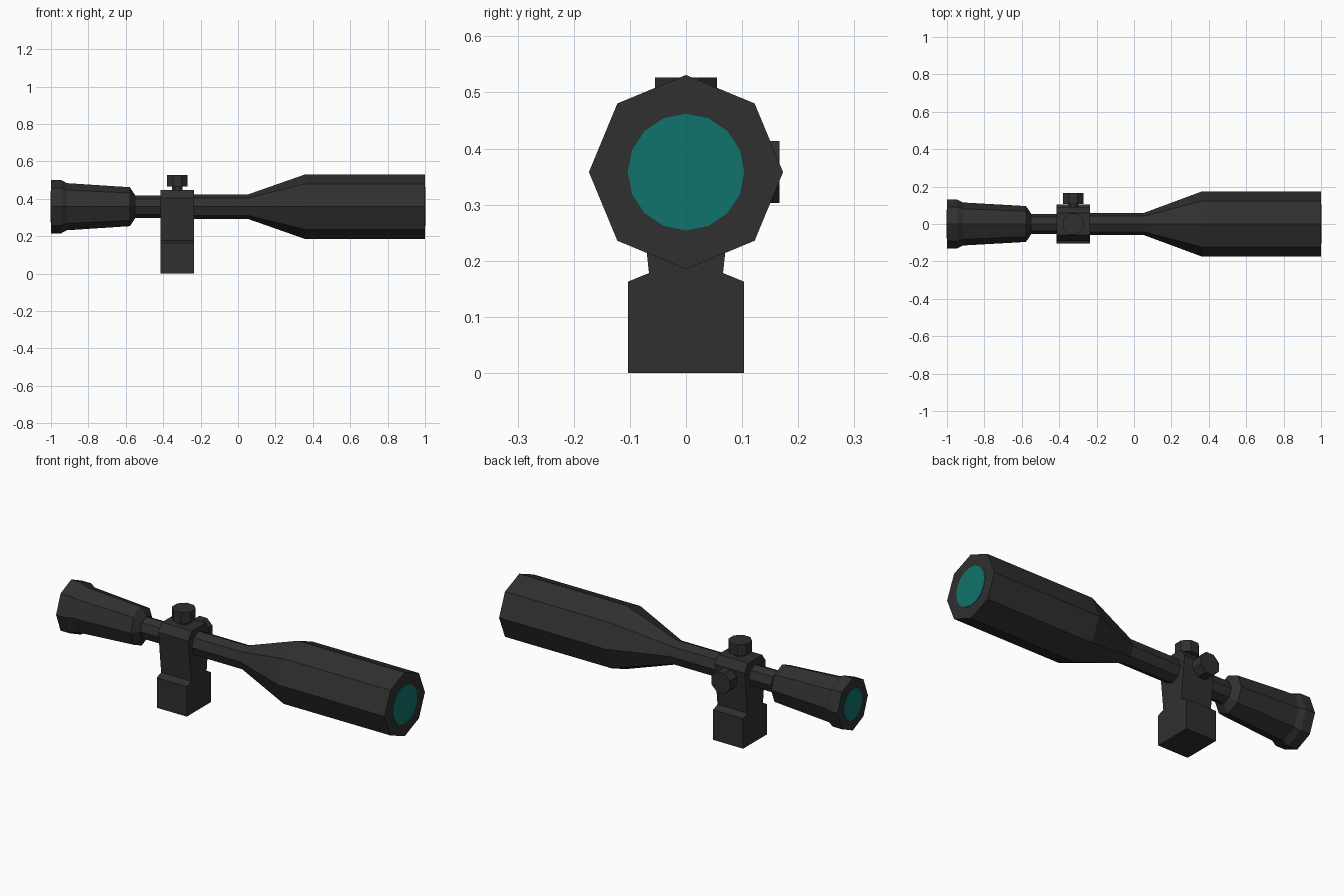
import bpy, bmesh, math
from mathutils import Vector

if "Cube" in bpy.data.objects:
    bpy.data.objects.remove(bpy.data.objects["Cube"])

AXIS_Z = 0.358      # height of the optical axis
MOUNT_X = -0.325    # centre of the mount and knobs


def material(name, col):
    m = bpy.data.materials.new(name)
    m.diffuse_color = (*col, 1)
    m.use_nodes = True
    m.node_tree.nodes["Principled BSDF"].inputs["Base Color"].default_value = m.diffuse_color
    return m


BLACK = material("matte_black", (0.029, 0.029, 0.029))
TEAL = material("teal_glass", (0.005, 0.172, 0.150))


def finish(name, bm, mat):
    bmesh.ops.recalc_face_normals(bm, faces=bm.faces[:])
    me = bpy.data.meshes.new(name)
    bm.to_mesh(me)
    bm.free()
    me.materials.append(mat)
    ob = bpy.data.objects.new(name, me)
    bpy.context.collection.objects.link(ob)
    return ob


def loft(name, stations, origin, mat, axis='X', sides=8, phase=0.0):
    """Closed tube through (position, radius_a, radius_b) stations along an axis."""
    bm = bmesh.new()
    rings = []
    for t, ra, rb in stations:
        ring = []
        for i in range(sides):
            a = 2 * math.pi * (i + phase) / sides
            u, v = ra * math.cos(a), rb * math.sin(a)
            p = {'X': (t, u, v), 'Y': (u, t, v), 'Z': (u, v, t)}[axis]
            ring.append(bm.verts.new(Vector(p) + Vector(origin)))
        rings.append(ring)
    for r0, r1 in zip(rings, rings[1:]):
        for i in range(sides):
            j = (i + 1) % sides
            bm.faces.new((r0[i], r0[j], r1[j], r1[i]))
    bm.faces.new(rings[0])
    bm.faces.new(rings[-1])
    return finish(name, bm, mat)


centre = (0, 0, AXIS_Z)

# Eyepiece, main tube and objective bell
loft("eyepiece", [(-1.0, 0.130, 0.142), (-0.945, 0.130, 0.142), (-0.915, 0.115, 0.126),
                  (-0.578, 0.096, 0.104), (-0.55, 0.056, 0.062)], centre, BLACK)
loft("rear_tube", [(-0.56, 0.054, 0.060), (-0.33, 0.054, 0.060)], centre, BLACK)
loft("objective_bell", [(-0.33, 0.060, 0.066), (0.055, 0.060, 0.066),
                        (0.36, 0.173, 0.173), (1.0, 0.173, 0.173)], centre, BLACK)

# Lenses as thin plates on both ends
loft("front_lens", [(0.996, 0.104, 0.104), (1.002, 0.104, 0.104)], centre, TEAL, sides=16)
loft("rear_lens", [(-1.002, 0.078, 0.085), (-0.996, 0.078, 0.085)], centre, TEAL, sides=16)

# Mount: mirrored cross-section extruded along x
half = [(0.103, 0), (0.103, 0.163), (0.066, 0.178), (0.090, 0.405), (0.060, 0.447)]
section = half + [(-y, z) for y, z in reversed(half)]
bm = bmesh.new()
face = bm.faces.new([bm.verts.new((MOUNT_X - 0.09, y, z)) for y, z in section])
ext = bmesh.ops.extrude_face_region(bm, geom=[face])
bmesh.ops.translate(bm, vec=(0.18, 0, 0),
                    verts=[v for v in ext['geom'] if isinstance(v, bmesh.types.BMVert)])
finish("mount", bm, BLACK)

# Adjustment knobs: short post with an octagonal cap
R = 0.060
for name, axis, origin, base, low, top in (
        ("elevation", 'Z', (MOUNT_X, 0, 0), 0.43, 0.467, 0.527),
        ("windage", 'Y', (MOUNT_X, 0, AXIS_Z), 0.07, 0.107, 0.167)):
    loft(name + "_post", [(base, 0.03, 0.03), (low + 0.005, 0.03, 0.03)],
         origin, BLACK, axis, phase=0.5)
    loft(name + "_knob", [(low, R, R), (top, R, R)], origin, BLACK, axis, phase=0.5)
